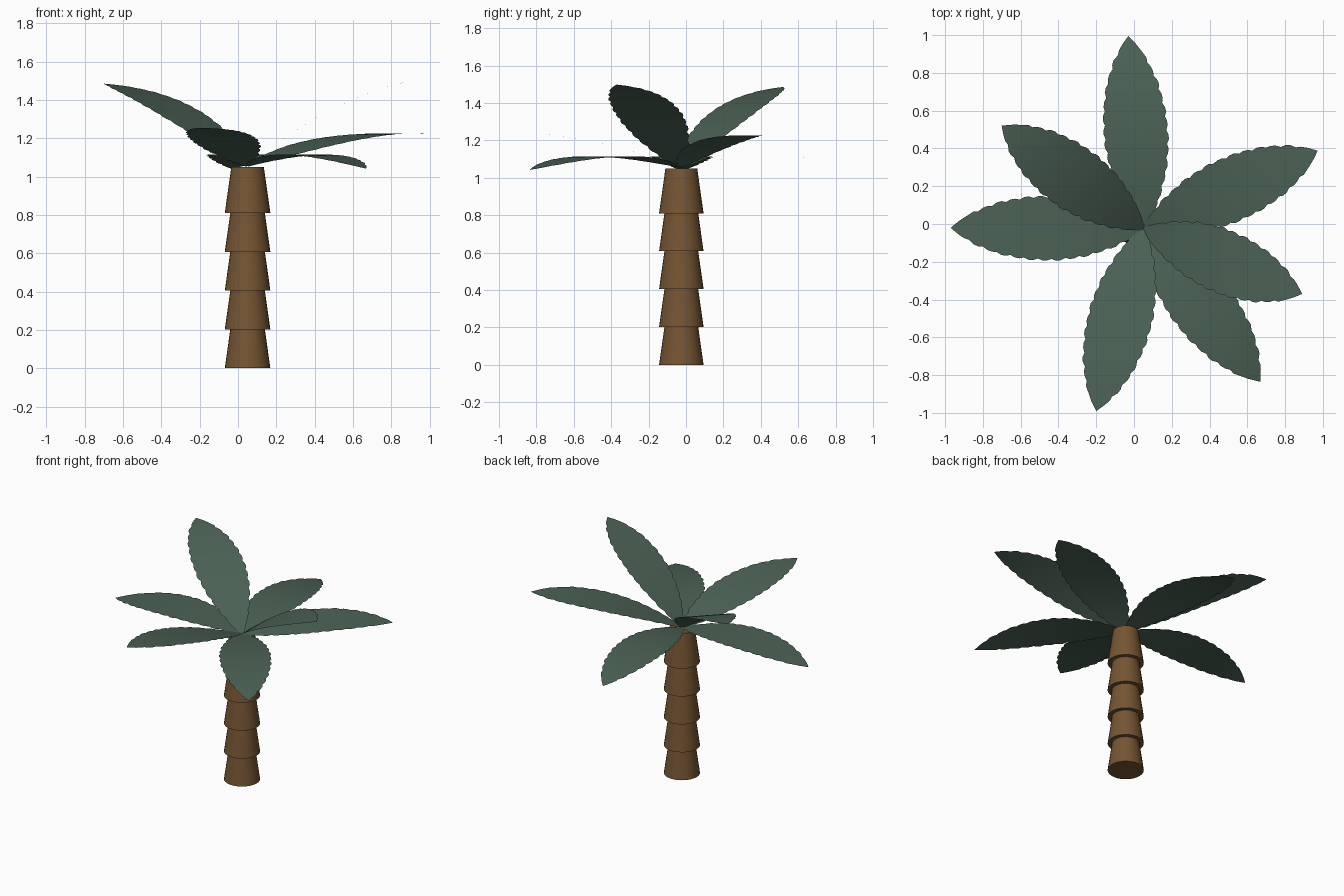
import bpy, bmesh, math
from mathutils import Vector

if "Cube" in bpy.data.objects:
    bpy.data.objects.remove(bpy.data.objects["Cube"])

CX, CY = 0.05, -0.025          # trunk axis
TOP = 1.05


def material(name, rgb):
    m = bpy.data.materials.new(name)
    m.diffuse_color = (*rgb, 1)
    m.use_nodes = True
    m.node_tree.nodes["Principled BSDF"].inputs["Base Color"].default_value = m.diffuse_color
    return m


BARK = material("bark brown", (0.18, 0.09, 0.033))
LEAF = material("leaf green", (0.072, 0.122, 0.092))


def finish(name, bm, mat):
    me = bpy.data.meshes.new(name)
    bm.to_mesh(me)
    bm.free()
    me.materials.append(mat)
    ob = bpy.data.objects.new(name, me)
    bpy.context.collection.objects.link(ob)
    bpy.ops.object.select_all(action='DESELECT')
    ob.select_set(True)
    bpy.context.view_layer.objects.active = ob
    bpy.ops.object.shade_smooth_by_angle(angle=math.radians(35))
    return ob


# Trunk: five stacked, overlapping tapered rings
for i in range(5):
    bm = bmesh.new()
    bmesh.ops.create_cone(bm, cap_ends=True, segments=32, radius1=0.119,
                          radius2=0.085, depth=0.24)
    bmesh.ops.translate(bm, verts=bm.verts,
                        vec=(CX, CY, 0.12 + i * (TOP - 0.24) / 4))
    finish(f"trunk_segment_{i + 1}", bm, BARK)

# Half width of a frond along its length
PROFILE = [(0, .012), (.06, .05), (.15, .1), (.3, .15), (.45, .172),
           (.6, .168), (.75, .14), (.88, .088), (.96, .035), (1, 0)]


def half_width(t):
    for (t0, w0), (t1, w1) in zip(PROFILE, PROFILE[1:]):
        if t <= t1:
            return w0 + (w1 - w0) * (t - t0) / (t1 - t0)
    return 0


def frond(name, heading, tip_s, tip_side, rise, droop, length=1.02):
    """Thin leaf, turned in its own plane and bent along its heading."""
    flat = math.sqrt(length ** 2 - tip_side ** 2)
    yaw, squash = math.atan2(tip_side, flat), tip_s / flat
    h = math.radians(heading)
    d, side = Vector((math.cos(h), math.sin(h))), Vector((-math.sin(h), math.cos(h)))
    bm = bmesh.new()
    rows, cols = 42, 6
    grid = []
    for i in range(rows + 1):
        t = i / rows
        row = []
        for j in range(cols + 1):
            u = 2 * j / cols - 1
            # small scalloped notches along both edges
            notch = 0.009 if (i + (u > 0)) % 3 == 0 and 3 < i < rows - 3 else 0
            v = u * max(half_width(t) - notch, 0.0005)
            x = t * length
            s = (x * math.cos(yaw) - v * math.sin(yaw)) * squash
            q = x * math.sin(yaw) + v * math.cos(yaw)
            p = d * s + side * q
            row.append(bm.verts.new((CX + p.x, CY + p.y,
                                     TOP + 0.005 + rise * s - droop * s * s)))
        grid.append(row)
    for a, b in zip(grid, grid[1:]):
        for j in range(cols):
            bm.faces.new((a[j], b[j], b[j + 1], a[j + 1]))
    finish(name, bm, LEAF)


# Fronds: heading, reach, sideways shift of the tip, rise, droop
frond("frond_east", 0, 0.84, -0.345, 0.83, 0.36)
frond("frond_north_east", 45, 0.944, -0.36, 0.41, 0.245)
frond("frond_north", 90, 1.02, 0.08, 0.25, 0.26, 1.03)
frond("frond_north_west", 135, 0.916, 0.145, 0.80, 0.36)
frond("frond_west", 180, 1.02, -0.005, 0.25, 0.26, 1.02)
frond("frond_south", 270, 0.965, -0.25, 0.376, 0.175)
frond("frond_south_east", 315, 1.01, -0.135, 0.25, 0.26)
